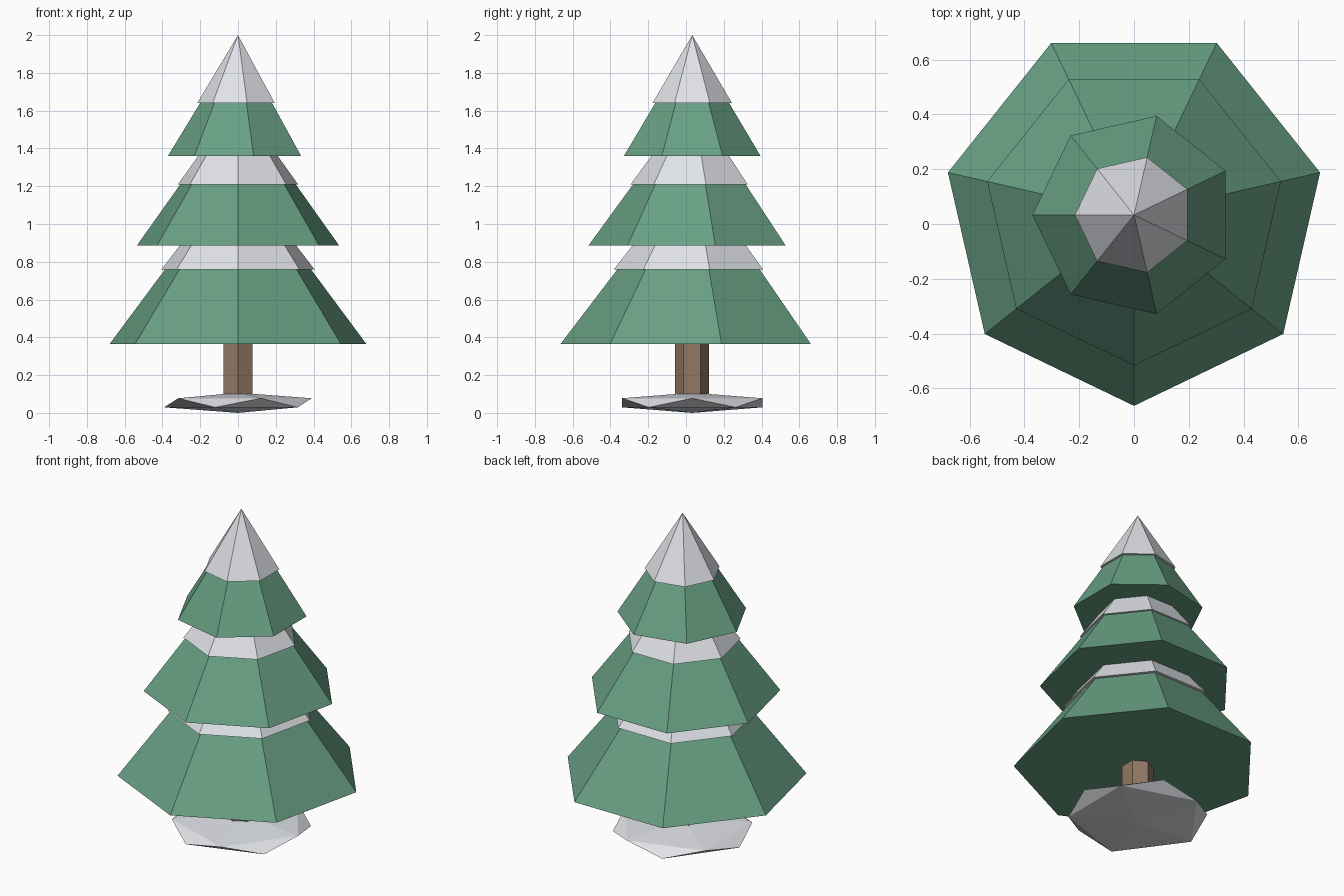
import bpy, math

if "Cube" in bpy.data.objects:
    bpy.data.objects.remove(bpy.data.objects["Cube"])

CY = 0.033  # common axis of the tree


def material(name, rgb):
    m = bpy.data.materials.new(name)
    m.diffuse_color = (*rgb, 1)
    m.use_nodes = True
    m.node_tree.nodes["Principled BSDF"].inputs["Base Color"].default_value = m.diffuse_color
    return m


green = material("pine green", (0.14, 0.35, 0.23))
snow = material("snow white", (0.75, 0.77, 0.81))
brown = material("bark brown", (0.29, 0.19, 0.13))


def finish(name, mat):
    ob = bpy.context.object
    ob.name = name
    ob.data.materials.append(mat)


def cone(name, mat, sides, r, z0, z1, angle, r_top=0.0):
    """Closed cone or prism with one corner pointing along the given angle."""
    bpy.ops.mesh.primitive_cone_add(vertices=sides, radius1=r, radius2=r_top,
                                    depth=z1 - z0, location=(0, CY, (z0 + z1) / 2))
    ob = bpy.context.object
    # Blender puts the first corner on +y
    ob.rotation_euler.z = math.radians(angle - 90)
    finish(name, mat)


# Snow mound at the foot: flattened icosahedron
bpy.ops.mesh.primitive_ico_sphere_add(subdivisions=1, radius=1, location=(0, CY, 0.0535))
bpy.context.object.scale = (0.437, 0.437, 0.0535)
finish("snow_mound", snow)

# Six-sided trunk
cone("trunk", brown, 6, 0.09, 0.06, 0.6, 90, r_top=0.09)

# Seven-sided branch tiers, each with a snow cone slightly proud of it
# (name, corner angle, branch radius, base z, apex z, snow radius, snow base z, snow apex z)
TIERS = [
    ("lower", -90, 0.697, 0.365, 1.28, 0.415, 0.76, 1.29),
    ("middle", -90, 0.55, 0.885, 1.64, 0.326, 1.21, 1.655),
    ("upper", 180, 0.371, 1.36, 1.97, 0.216, 1.64, 2.0),
]
for name, ang, r, z0, z1, rs, zs0, zs1 in TIERS:
    cone(name + "_branches", green, 7, r, z0, z1, ang)
    cone(name + "_snow", snow, 7, rs, zs0, zs1, ang)
